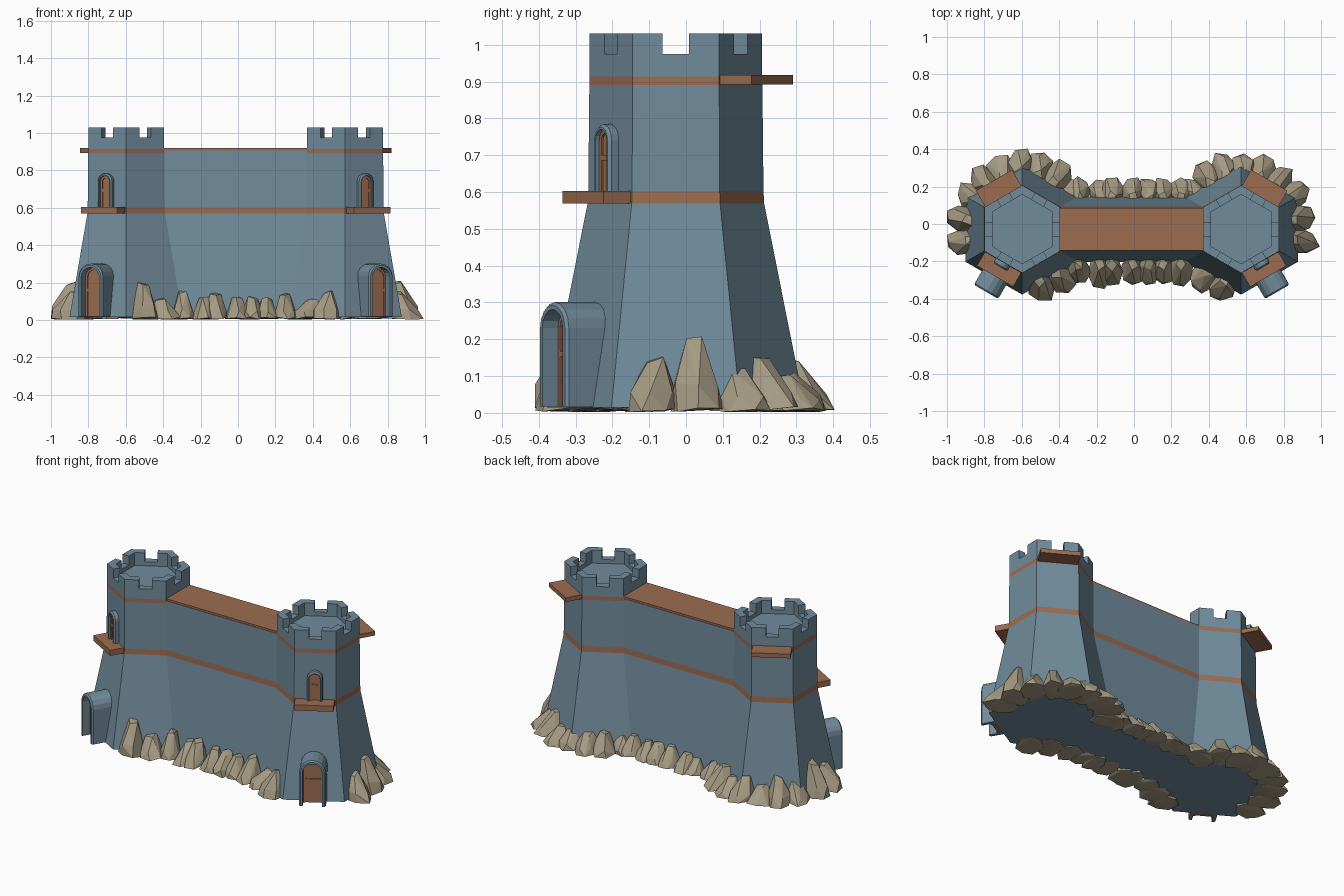
import bpy, bmesh, random
from math import sin, cos, pi, radians
from mathutils import Vector, Matrix

if "Cube" in bpy.data.objects:
    bpy.data.objects.remove(bpy.data.objects["Cube"])

random.seed(7)
CY = -0.0275                      # centre line of the building
TOWERS = {"left": (-0.5975, -1), "right": (0.5725, 1)}
C30 = cos(pi / 6)


def material(name, rgb):
    m = bpy.data.materials.new(name)
    m.diffuse_color = (*rgb, 1)
    m.use_nodes = True
    m.node_tree.nodes["Principled BSDF"].inputs["Base Color"].default_value = m.diffuse_color
    return m


STONE = material("blue_stone", (0.165, 0.26, 0.33))
WOOD = material("brown_wood", (0.33, 0.15, 0.08))
ROCK = material("tan_rock", (0.38, 0.33, 0.23))


def finish(bm, name, *mats, matrix=None):
    bmesh.ops.recalc_face_normals(bm, faces=bm.faces)
    me = bpy.data.meshes.new(name)
    bm.to_mesh(me)
    bm.free()
    ob = bpy.data.objects.new(name, me)
    for m in mats:
        me.materials.append(m)
    if matrix:
        me.transform(matrix)
    bpy.context.collection.objects.link(ob)
    return ob


def loft(bm, rings, closed=True, bands=()):
    """Skin a list of equal-length rings and cap both ends; bands use material 1."""
    vs = [[bm.verts.new(p) for p in r] for r in rings]
    n = len(vs[0])
    for i in range(len(vs) - 1):
        for k in range(n if closed else n - 1):
            j = (k + 1) % n
            f = bm.faces.new((vs[i][k], vs[i][j], vs[i + 1][j], vs[i + 1][k]))
            f.material_index = int(i in bands)
    if closed:
        bm.faces.new(vs[0])
        bm.faces.new(vs[-1])
    else:
        bm.faces.new([r[0] for r in vs])
        bm.faces.new([r[-1] for r in vs])


def prism(bm, pts, z0, z1):
    loft(bm, [[(x, y, z) for x, y in pts] for z in (z0, z1)])


def box(name, mat, x, y, z, matrix=None):
    bm = bmesh.new()
    prism(bm, [(x[0], y[0]), (x[1], y[0]), (x[1], y[1]), (x[0], y[1])], *z)
    return finish(bm, name, mat, matrix=matrix)


def face_frame(cx, deg):
    """Local x along a tower face, local y outward, z up."""
    return Matrix.Translation((cx, CY, 0)) @ Matrix.Rotation(radians(deg - 90), 4, 'Z')


def arch(w, h, rise, inset, y, z0):
    a, top = w / 2 - inset, rise - inset
    pts = [(a, y, z0)]
    for k in range(9):
        t = pi * k / 8
        pts.append((a * cos(t), y, z0 + h - rise + top * sin(t)))
    return pts + [(-a, y, z0)]


def doorway(name, m, w, h, rise, z0, back, front, door, rim):
    # stone surround with bevelled front lip
    bm = bmesh.new()
    loft(bm, [arch(w, h, rise, i, y, z0) for i, y in
              ((0, back), (0, front - .008), (.008, front), (rim, front), (rim, back))], closed=False)
    finish(bm, name + "_surround", STONE, matrix=m)
    # wooden door leaf, raised border and cross rail
    bm = bmesh.new()
    loft(bm, [arch(w, h, rise, rim - .001, y, z0) for y in (back, door)])
    finish(bm, name + "_leaf", WOOD, matrix=m)
    bm = bmesh.new()
    loft(bm, [arch(w, h, rise, i, y, z0) for i, y in
              ((rim, door - .002), (rim, door + .006), (rim + .011, door + .006), (rim + .011, door - .002))],
         closed=False)
    finish(bm, name + "_border", WOOD, matrix=m)
    zc, a = z0 + h * .5, w / 2 - rim
    box(name + "_rail", WOOD, (-a, a), (door - .002, door + .006), (zc - .008, zc + .008), m)


def hexagon(cx, r, z):
    return [(cx + r * cos(radians(30 + 60 * k)), CY + r * sin(radians(30 + 60 * k)), z) for k in range(6)]


# Tapering six-sided towers with flush wooden bands and a sunken roof
PROFILE = [(.35, .015), (.24, .568), (.238, .602), (.235, .89), (.2345, .914),
           (.2345, .975), (.185, .975), (.185, .95)]
for side, (cx, s) in TOWERS.items():
    bm = bmesh.new()
    loft(bm, [hexagon(cx, r, z) for r, z in PROFILE], bands=(1, 3))
    finish(bm, side + "_tower", STONE, WOOD)

    # Merlons wrap each corner, leaving a notch mid-face
    bm = bmesh.new()
    ao, ai, g = .2345 * C30, .185 * C30, .036
    for k in range(6):
        def on_face(deg, d, t):
            a = radians(deg)
            return (cx + d * cos(a) - t * sin(a), CY + d * sin(a) + t * cos(a))
        d = 60 * k
        prism(bm, [on_face(d, ao, g), on_face(d, ao, ao / C30 / 2), on_face(d + 60, ao, -g),
                   on_face(d + 60, ai, -g), on_face(d, ai, ai / C30 / 2), on_face(d, ai, g)], .975, 1.03)
    finish(bm, side + "_merlons", STONE)

    # Front doors and balcony, rear balcony
    front = face_frame(cx, -90 + 30 * s)
    rear = face_frame(cx, 90 - 30 * s)
    doorway(side + "_ground_door", front, .15, .283, .07, .018, .2, .387, .332, .02)
    doorway(side + "_upper_door", front, .088, .182, .044, .602, .17, .235, .217, .014)
    box(side + "_front_balcony", WOOD, (-.112, .112), (.19, .291), (.568, .603), front)
    box(side + "_rear_balcony", WOOD, (-.112, .112), (.19, .302), (.892, .918), rear)

# Curtain wall meets the tower corner edges
bm = bmesh.new()
rings = []
for r, z in PROFILE[:4] + [(.2345, .906)]:
    x0, x1 = TOWERS["left"][0] + r * C30, TOWERS["right"][0] - r * C30
    rings.append([(x0, CY - r / 2, z), (x1, CY - r / 2, z), (x1, CY + r / 2, z), (x0, CY + r / 2, z)])
loft(bm, rings, bands=(1,))
finish(bm, "curtain_wall", STONE, WOOD)
box("wall_walk", WOOD, (-.396, .371), (CY - .114, CY + .114), (.9, .918))


def rock(name, x, y, out, wide, deep, h):
    """Faceted boulder: hull of jittered rings, its crest leaning towards the wall."""
    n = Vector((cos(out), sin(out), 0))
    t = Vector((-n.y, n.x, 0))
    bm = bmesh.new()
    for count, scale, z, lean in ((7, 1, 0, 0), (6, .86, .38, -.12), (4, .42, 1, -.4)):
        turn = random.uniform(0, 2 * pi)
        for k in range(count):
            a = turn + 2 * pi * k / count
            q = scale * random.uniform(.85, 1.12)
            p = Vector((x, y, 0)) + t * wide * q * cos(a) + n * deep * (q * sin(a) + lean)
            zz = h * z * random.uniform(.85, 1) if z else random.uniform(.002, .018)
            bm.verts.new((max(-1, min(1, p.x)), max(-.41, min(.41, p.y)), zz))
    res = bmesh.ops.convex_hull(bm, input=bm.verts)
    junk = {e for e in res["geom_interior"] + res["geom_unused"] if isinstance(e, bmesh.types.BMVert)}
    bmesh.ops.delete(bm, geom=list(junk), context='VERTS')
    finish(bm, name, ROCK)


# Boulders round the towers (angles measured from the outer side, heights per boulder)
RING = [(-12, .17), (10, .21), (33, .13), (52, .15), (70, .11), (88, .14), (106, .12),
        (124, .13), (143, .1), (232, .13), (252, .17)]
for side, (cx, s) in TOWERS.items():
    for i, (deg, h) in enumerate(RING):
        a = radians(deg) if s > 0 else pi - radians(deg)
        if i == 10 and s < 0:
            h = .21
        d = .325 + random.uniform(-.012, .012)
        rock(f"{side}_tower_rock_{i}", cx + d * cos(a), CY + d * sin(a), a, .075, .1,
             h * random.uniform(.92, 1.05))

# Boulders along both sides of the wall
for i in range(7):
    x = -.285 + i * .09 + random.uniform(-.015, .015)
    rock(f"front_wall_rock_{i}", x, -.25, -pi / 2, .065, random.uniform(.07, .095), random.uniform(.1, .165))
    rock(f"rear_wall_rock_{i}", x, .175, pi / 2, .065, .075, random.uniform(.08, .13))
